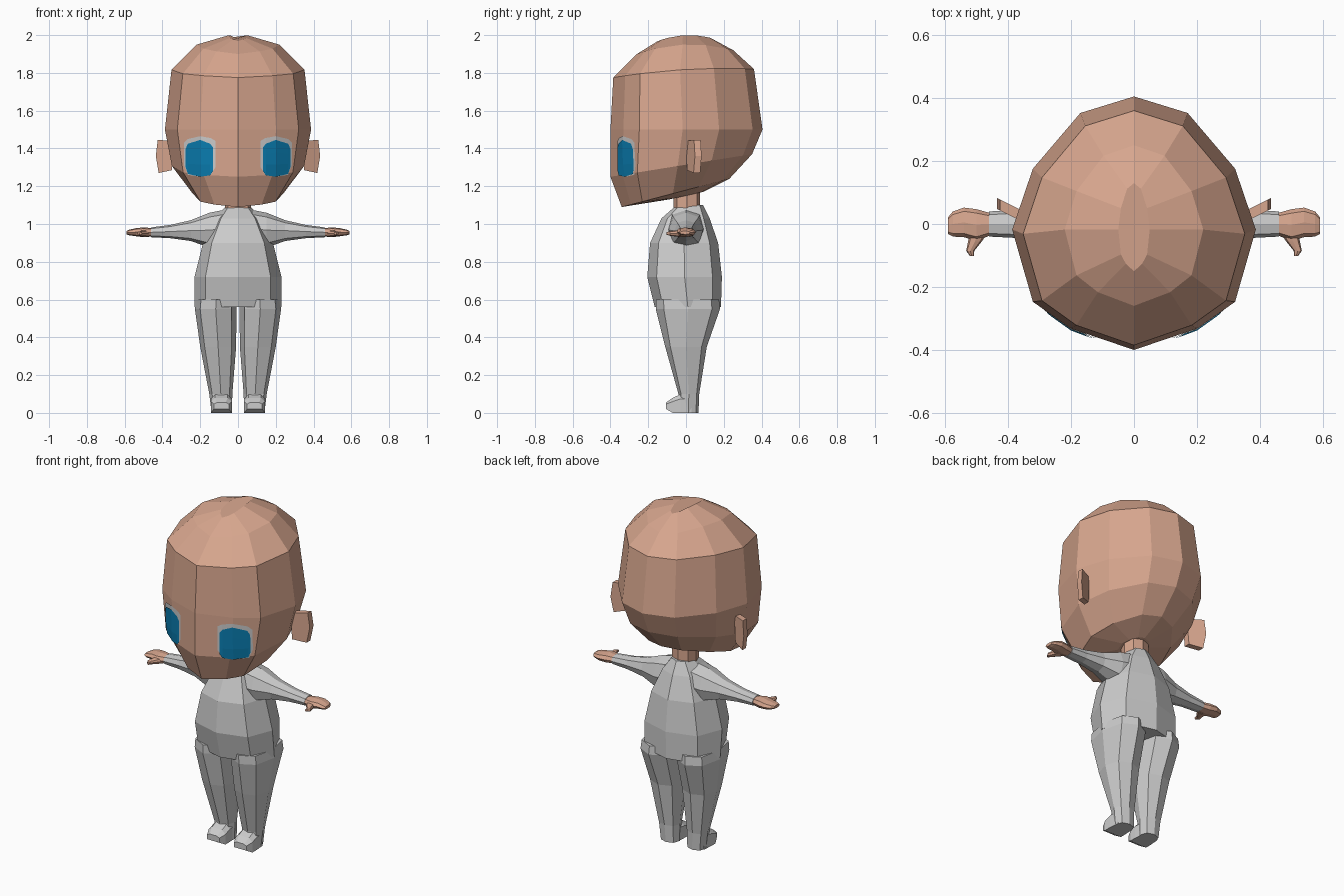
import bpy, bmesh, math
from mathutils import Vector
from mathutils.bvhtree import BVHTree

if "Cube" in bpy.data.objects:
    bpy.data.objects.remove(bpy.data.objects["Cube"])


def material(name, rgb):
    m = bpy.data.materials.new(name)
    m.diffuse_color = (*rgb, 1)
    m.use_nodes = True
    m.node_tree.nodes["Principled BSDF"].inputs["Base Color"].default_value = m.diffuse_color
    return m


SKIN = material("skin", (0.68, 0.38, 0.27))
GREY = material("light grey", (0.60, 0.60, 0.60))
BLUE = material("eye blue", (0.003, 0.21, 0.45))


def symmetric(half):
    """Complete a half outline that runs from (0,-1) to (0,1)."""
    return half + [(-a, b) for a, b in reversed(half[1:-1])]


HEAD_PLAN = symmetric([(0, -1), (.52, -.83), (.83, -.62), (1, -.05),
                       (.83, .43), (.44, .87), (0, 1)])
OCT = symmetric([(0, -1), (.75, -.75), (1, 0), (.75, .75), (0, 1)])


def ring(c, u, v, shape=OCT, bulge=0):
    c, u, v = Vector(c), Vector(u), Vector(v)
    return [c + u * a + v * b + Vector((0, 0, bulge * (1 - b * b))) for a, b in shape]


def finish(name, bm, mat, mirror):
    me = bpy.data.meshes.new(name)
    bm.to_mesh(me)
    bm.free()
    me.materials.append(mat)
    ob = bpy.data.objects.new(name, me)
    bpy.context.collection.objects.link(ob)
    if mirror:
        ob.modifiers.new("mirror", 'MIRROR').use_mirror_merge = False
    return ob


def loft(name, rings, mat, mirror=False):
    bm = bmesh.new()
    rows = [[bm.verts.new(p) for p in r] for r in rings]
    n = len(rows[0])
    for a, b in zip(rows, rows[1:]):
        for i in range(n):
            j = (i + 1) % n
            bm.faces.new((a[i], a[j], b[j], b[i]))
    bm.faces.new(rows[0])
    bm.faces.new(rows[-1])
    bmesh.ops.recalc_face_normals(bm, faces=bm.faces)
    return finish(name, bm, mat, mirror)


# Head: stacked tilted rings (z front, z back, y front, y back, half width, bulge)
HEAD = [(1.13, 1.17, -.09, .09, .08, 0), (1.09, 1.24, -.34, .23, .24, 0),
        (1.25, 1.37, -.40, .35, .35, 0), (1.50, 1.50, -.40, .405, .387, 0),
        (1.775, 1.82, -.385, .36, .352, .02), (1.90, 1.92, -.26, .25, .22, .04),
        (1.968, 1.985, -.15, .13, .05, .023)]
head = loft("head", [ring((0, (yf + yb) / 2, (zf + zb) / 2), (w, 0, 0),
                          (0, (yb - yf) / 2, (zb - zf) / 2), HEAD_PLAN, k)
                     for zf, zb, yf, yb, w, k in HEAD], SKIN)

# Eyes: thin patches laid on the face; columns are (x, z bottom, z top)
bm = bmesh.new()
bm.from_mesh(head.data)
face_tree = BVHTree.FromBMesh(bm)
bm.free()


def eye_patch(name, columns, offset, mat):
    bm = bmesh.new()
    grid = []
    for x, z0, z1 in columns:
        col = []
        for i in range(4):
            z = z0 + (z1 - z0) * i / 3
            hit = face_tree.ray_cast(Vector((x, -1, z)), Vector((0, 1, 0)))[0]
            col.append(bm.verts.new((x, hit.y - offset, z)))
        grid.append(col)
    for a, b in zip(grid, grid[1:]):
        for i in range(3):
            bm.faces.new((a[i], b[i], b[i + 1], a[i + 1]))
    finish(name, bm, mat, True)


eye_patch("eye_white", [(.12, 1.30, 1.44), (.145, 1.26, 1.455), (.2, 1.25, 1.465),
                        (.265, 1.26, 1.45), (.285, 1.31, 1.43)], .004, GREY)
eye_patch("eye_iris", [(.132, 1.28, 1.405), (.148, 1.258, 1.425), (.2, 1.25, 1.445),
                       (.265, 1.265, 1.425), (.277, 1.30, 1.40)], .008, BLUE)

# Ears: outline in x,z, swept back a little
EAR = [(.34, 1.44), (.425, 1.445), (.435, 1.36), (.42, 1.27), (.35, 1.285)]
loft("ear", [[Vector((x, y + (x - .38) * .5, z)) for x, z in EAR]
             for y in (.02, .055)], SKIN, True)

# Neck
loft("neck", [ring((0, .005, z), (.07, 0, 0), (0, .07, 0)) for z in (1.05, 1.2)], SKIN)

# Torso: (z, y front, y back, half width)
TORSO = [(1.10, -.05, .09, .06), (1.03, -.13, .125, .12), (.90, -.19, .17, .185),
         (.72, -.205, .19, .23), (.56, -.165, .185, .23)]
loft("torso", [ring((0, (a + b) / 2, z), (w, 0, 0), (0, (b - a) / 2, 0))
               for z, a, b, w in TORSO], GREY)

# Legs: (z, y front, y back, x inner, x outer)
LEG = [(.60, -.16, .175, .01, .222), (.55, -.16, .18, .008, .228),
       (.35, -.11, .11, .01, .20), (.10, -.04, .07, .03, .152), (0, -.04, .066, .032, .14)]
loft("leg", [ring(((p + q) / 2, (a + b) / 2, z), ((q - p) / 2, 0, 0), (0, (b - a) / 2, 0))
             for z, a, b, p, q in LEG], GREY, True)

# Feet: (y, z bottom, z top, half width)
FOOT = [(.03, 0, .10, .05), (-.03, 0, .098, .055), (-.07, 0, .08, .055), (-.105, .02, .055, .04)]
loft("foot", [ring((.088, y, (a + b) / 2), (w, 0, 0), (0, 0, (b - a) / 2),
                   [(-1, -1), (1, -1), (1, .5), (.6, 1), (-.6, 1), (-1, .5)])
              for y, a, b, w in FOOT], GREY, True)


# Arms, hands and thumbs: rings along x (x, y centre, y half, z bottom, z top)
def limb(name, rows, mat):
    loft(name, [ring((x, yc, (a + b) / 2), (0, h, 0), (0, 0, (b - a) / 2))
                for x, yc, h, a, b in rows], mat, True)


limb("arm", [(.05, 0, .10, .88, 1.08), (.15, 0, .09, .875, 1.06), (.25, 0, .06, .91, 1.02),
             (.36, 0, .045, .925, .995), (.46, 0, .04, .93, .982)], GREY)
limb("hand", [(.44, 0, .03, .935, .977), (.50, -.003, .05, .93, .982), (.54, .005, .047, .935, .978),
              (.575, 0, .04, .94, .97), (.59, -.005, .027, .945, .963)], SKIN)
loft("thumb", [ring((x, y, .95), (h, 0, 0), (0, 0, t))
               for x, y, h, t in ((.49, -.02, .03, .02), (.505, -.055, .022, .016),
                                  (.52, -.085, .013, .012), (.515, -.102, .006, .007))], SKIN, True)
